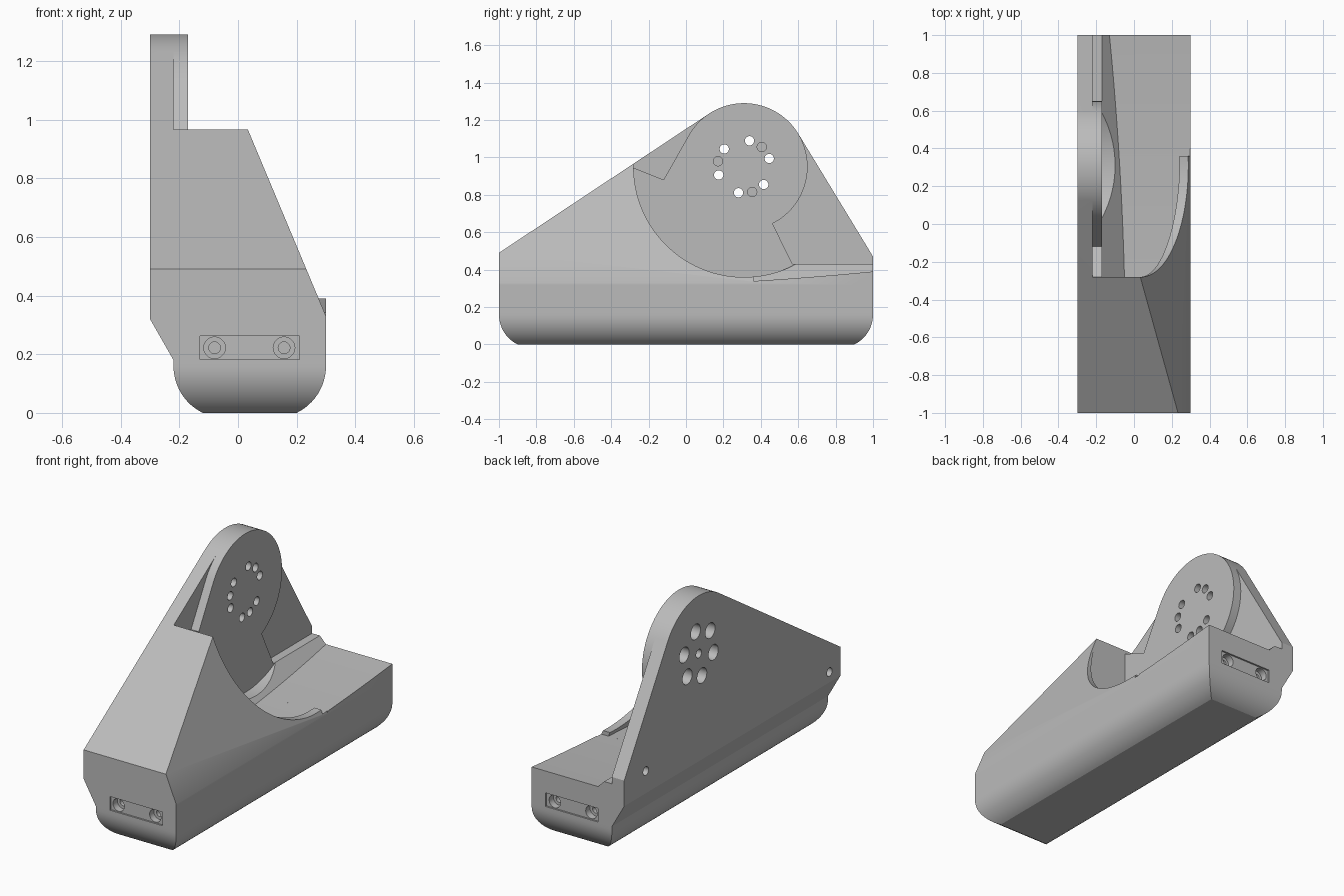
import bpy, bmesh
from math import sin, cos, radians, pi

old = bpy.data.objects.get("Cube")
if old:
    bpy.data.objects.remove(old)

grey = bpy.data.materials.new("plain grey")
grey.use_nodes = True
grey.diffuse_color = (0.5, 0.5, 0.5, 1)
grey.node_tree.nodes["Principled BSDF"].inputs["Base Color"].default_value = (0.5, 0.5, 0.5, 1)

HUB = (0.31, 0.95)   # y, z of the shared disc centre
BOSS_R, POCKET_R = 0.34, 0.59
INNER, RECESS, OUTER = -0.17, -0.22, -0.30   # x levels of the upright plate


def loft(name, rings):
    """Closed solid through rings of equal point count."""
    bm = bmesh.new()
    loops = [[bm.verts.new(p) for p in ring] for ring in rings]
    n = len(loops[0])
    for a, b in zip(loops, loops[1:]):
        for i in range(n):
            j = (i + 1) % n
            bm.faces.new((a[i], a[j], b[j], b[i]))
    bm.faces.new(loops[0][::-1])
    bm.faces.new(loops[-1])
    bmesh.ops.recalc_face_normals(bm, faces=bm.faces)
    mesh = bpy.data.meshes.new(name)
    bm.to_mesh(mesh)
    bm.free()
    ob = bpy.data.objects.new(name, mesh)
    bpy.context.collection.objects.link(ob)
    ob.data.materials.append(grey)
    return ob


def prism_x(name, pts, x0, x1):
    return loft(name, [[(x, y, z) for y, z in pts] for x in (x0, x1)])


def prism_y(name, pts, y0, y1):
    return loft(name, [[(x, y, z) for x, z in pts] for y in (y0, y1)])


def arc(r, a0, a1, n=24):
    angles = [radians(a0 + (a1 - a0) * i / n) for i in range(n + 1)]
    return [(HUB[0] + r * cos(a), HUB[1] + r * sin(a)) for a in angles]


def disc(cu, cv, r, n=20):
    return [(cu + r * cos(2 * pi * i / n), cv + r * sin(2 * pi * i / n)) for i in range(n)]


def combine(target, tool, operation="DIFFERENCE"):
    tool.hide_render = True
    mod = target.modifiers.new("cut", "BOOLEAN")
    mod.operation, mod.solver, mod.object = operation, "EXACT", tool
    bpy.context.view_layer.objects.active = target
    bpy.ops.object.modifier_apply(modifier=mod.name)
    bpy.data.objects.remove(tool)


# Body: side outline with the rounded plate top
outline = [(-1, 0), (1, 0), (1, 0.47)] + arc(BOSS_R, 31.6, 123.3, 40) + [(-1, 0.49)]
body = prism_x("cradle_body", outline, OUTER, 0.3)

# Envelope: rounded underside and stepped outer wall
levels = []
for i in range(13):
    t = radians(64 * (1 - i / 12))
    inset = 0.1 * (1 - cos(t)) / (1 - cos(radians(64)))
    levels.append((0.16 * (1 - sin(t) / sin(radians(64))), inset, RECESS))
levels += [(0.18, 0, RECESS), (0.32, 0, OUTER), (1.5, 0, OUTER)]
rings = []
for z, i, left in levels:
    x0, x1, y = left + i, 0.3 - i, 1 - i
    rings.append([(x0, -y, z), (x1, -y, z), (x1, y, z), (x0, y, z)])
combine(body, loft("envelope", rings), "INTERSECT")

# Sloping face on the front half
slant = [(0.3, 0.33), (0.4, 0.0916), (0.6, 0.33), (0.6, 1.5), (-0.19, 1.5)]
combine(body, prism_y("slant_cutter", slant, -1.2, 0.4))

# Round pocket, open to the top and the back
front_y = HUB[0] - POCKET_R
pocket = arc(POCKET_R, 180, 298.2, 48) + [(1.2, 0.43), (1.2, 2), (front_y, 2)]
combine(body, prism_x("pocket_cutter", pocket, INNER, 0.8))


# Hollow trough with a gently rising floor and a chamfer along the plate
def floor(y):
    return 0.31 + 0.047 * ((y + 0.3) / 1.3) ** 2 + 0.033 * (y + 0.3) / 1.3


def trough(name, y0, y1, low_right, top_right, steps=12):
    rows = []
    for i in range(steps + 1):
        y = y0 + (y1 - y0) * i / steps
        f = floor(y)
        rows.append([(x, y, z) for x, z in (
            (INNER + 0.43 - f, f), (low_right, f), (top_right, 0.96),
            (INNER, 0.96), (INNER, 0.43))])
    return loft(name, rows)


combine(body, trough("hollow_cutter", front_y, 0.37, 0.25, 0.03))
combine(body, trough("back_trough_cutter", 0.36, 1.2, 0.8, 0.8))

# Shallow recesses either side of the boss
front_recess = [(front_y, 0.945), (-0.12, 0.88)] + arc(BOSS_R, 149.7, 123.3) + [
    (0.05, 1.5), (front_y, 1.5)]
combine(body, prism_x("front_recess_cutter", front_recess, RECESS, 0.1))
back_recess = [(0.57, 0.43), (1.2, 0.43), (1.2, 1.5), (0.68, 1.5)] + arc(BOSS_R, 31.6, -63.4)
combine(body, prism_x("back_recess_cutter", back_recess, RECESS, 0.1))


# Bolt circle: through holes with counterbores, plus blind pin holes
def hole_x(y, z, r, x0, x1):
    combine(body, prism_x("hole_cutter", disc(y, z, r), x0, x1))


for a in (18, 78, 138, 198, 258, 318):
    y, z = arc(0.142, a, a, 1)[0]
    hole_x(y, z, 0.025, -0.5, 0)
    hole_x(y, z, 0.045, -0.5, -0.24)
for a in (48, 168, 288):
    y, z = arc(0.142, a, a, 1)[0]
    hole_x(y, z, 0.025, -0.22, 0)
hole_x(HUB[0], HUB[1], 0.025, -0.5, -0.24)
hole_x(0.8, 0.45, 0.025, -0.5, -0.26)
hole_x(-0.9, 0.38, 0.025, -0.5, -0.25)

# Label recess and stepped screw holes on both ends
for side in (-1, 1):
    def end_cut(pts, depth):
        combine(body, prism_y("end_cutter", pts, side * (1 - depth), side * 1.2))
    end_cut([(-0.13, 0.182), (0.21, 0.182), (0.21, 0.262), (-0.13, 0.262)], 0.01)
    for x in (-0.08, 0.157):
        end_cut(disc(x, 0.222, 0.037), 0.05)
        end_cut(disc(x, 0.222, 0.02), 0.11)

# Smooth curved walls, crisp edges
bpy.ops.object.select_all(action="DESELECT")
body.select_set(True)
bpy.context.view_layer.objects.active = body
bpy.ops.object.shade_smooth_by_angle(angle=radians(25))
